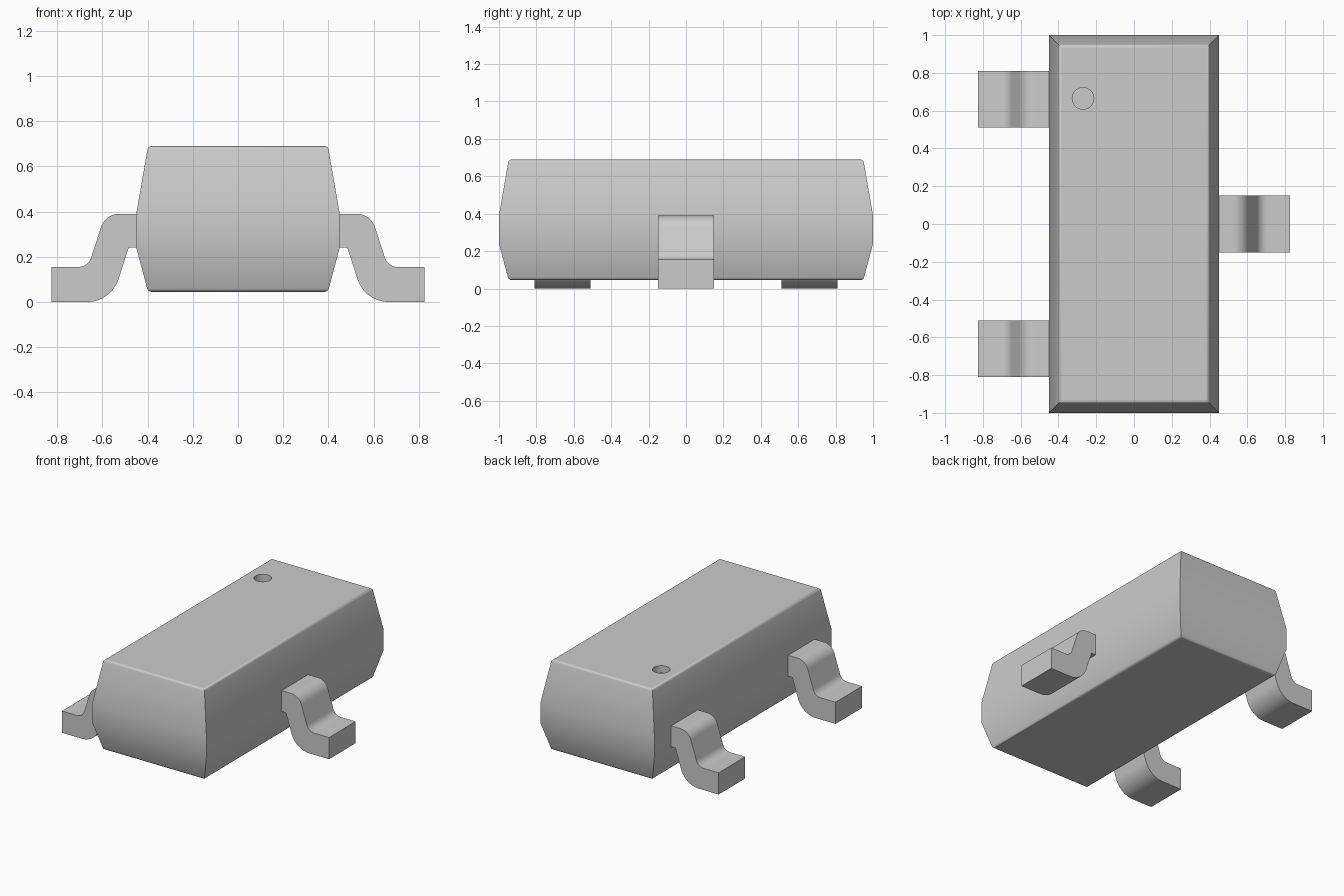
import bpy
import bmesh
from math import radians, tan
from mathutils import Vector, Matrix

if "Cube" in bpy.data.objects:
    bpy.data.objects.remove(bpy.data.objects["Cube"])

grey = bpy.data.materials.new("light_grey")
grey.use_nodes = True
colour = (0.6, 0.6, 0.6, 1)
grey.diffuse_color = colour
grey.node_tree.nodes["Principled BSDF"].inputs["Base Color"].default_value = colour


def make_object(name, bm):
    bmesh.ops.recalc_face_normals(bm, faces=bm.faces)
    mesh = bpy.data.meshes.new(name)
    bm.to_mesh(mesh)
    bm.free()
    mesh.materials.append(grey)
    obj = bpy.data.objects.new(name, mesh)
    bpy.context.collection.objects.link(obj)
    return obj


def select_only(obj):
    bpy.ops.object.select_all(action='DESELECT')
    obj.select_set(True)
    bpy.context.view_layer.objects.active = obj


def smooth(obj):
    select_only(obj)
    bpy.ops.object.shade_smooth_by_angle(angle=radians(40))


def fillet(prev, corner, nxt, radius, steps=10):
    """Points of a tangent arc that rounds one profile corner."""
    p, c, n = Vector(prev), Vector(corner), Vector(nxt)
    a, b = (p - c).normalized(), (n - c).normalized()
    half = a.angle(b) / 2
    centre = c + (a + b).normalized() * (radius / tan(half) / (a.dot((a + b).normalized())))
    start = c + a * (radius / tan(half)) - centre
    end = c + b * (radius / tan(half)) - centre
    return [centre + start.lerp(end, i / steps).normalized() * radius
            if 0 < i < steps else centre + (start if i == 0 else end)
            for i in range(steps + 1)]


# Moulded body: tapered rectangular rings, widest at the waist
TOP, BOTTOM = 0.69, 0.045
bm = bmesh.new()
rings = []
for z, inset in ((BOTTOM, 0.052), (0.24, 0), (0.39, 0), (TOP, 0.052)):
    hx, hy = 0.45 - inset, 1.0 - inset
    rings.append([bm.verts.new((sx * hx, sy * hy, z))
                  for sx, sy in ((-1, -1), (1, -1), (1, 1), (-1, 1))])
for low, high in zip(rings, rings[1:]):
    for i in range(4):
        j = (i + 1) % 4
        bm.faces.new((low[i], low[j], high[j], high[i]))
bm.faces.new(rings[0][::-1])
bm.faces.new(rings[-1])

# Softened top and bottom rims
rims = [e for e in bm.edges
        if all(v in rings[0] for v in e.verts) or all(v in rings[-1] for v in e.verts)]
bmesh.ops.bevel(bm, geom=rims, offset=0.015, segments=3, profile=0.5, affect='EDGES')
body = make_object("body", bm)

# Round dimple marking the first lead
bm = bmesh.new()
bmesh.ops.create_cone(bm, cap_ends=True, segments=48, radius1=0.057, radius2=0.057,
                      depth=0.1, matrix=Matrix.Translation((-0.27, 0.665, TOP)))
cutter = make_object("dimple_cutter", bm)
cutter.hide_render = True
cut = body.modifiers.new("dimple", 'BOOLEAN')
cut.object = cutter
cut.operation = 'DIFFERENCE'
cut.solver = 'EXACT'
select_only(body)
bpy.ops.object.modifier_apply(modifier=cut.name)
bpy.data.objects.remove(cutter)
smooth(body)
for face in body.data.polygons:
    if abs(face.normal.z) > 0.99:
        face.use_smooth = False

# Gull-wing lead: corner points (x, z) with a rounding radius
CORNERS = [(0.43, 0.39, 0), (0.587, 0.39, 0.085), (0.663, 0.155, 0.06),
           (0.825, 0.155, 0), (0.825, 0, 0), (0.561, 0, 0.145),
           (0.484, 0.24, 0), (0.43, 0.24, 0)]
profile = []
for i, (x, z, r) in enumerate(CORNERS):
    if r:
        profile += fillet(CORNERS[i - 1][:2], (x, z), CORNERS[i + 1][:2], r)
    else:
        profile.append(Vector((x, z)))


def lead(name, side, y, width=0.3):
    bm = bmesh.new()
    face = bm.faces.new([bm.verts.new((side * p.x, y - width / 2, p.y)) for p in profile])
    extruded = bmesh.ops.extrude_face_region(bm, geom=[face])
    # keep the starting cap so the lead stays closed
    moved = [g for g in extruded["geom"] if isinstance(g, bmesh.types.BMVert)]
    bmesh.ops.translate(bm, verts=moved, vec=(0, width, 0))
    if not face.is_valid or len(bm.faces) < len(profile) + 2:
        bmesh.ops.holes_fill(bm, edges=[e for e in bm.edges if e.is_boundary])
    smooth(make_object(name, bm))


lead("left_lead", 1, 0)
lead("right_front_lead", -1, -0.66)
lead("right_back_lead", -1, 0.66)
